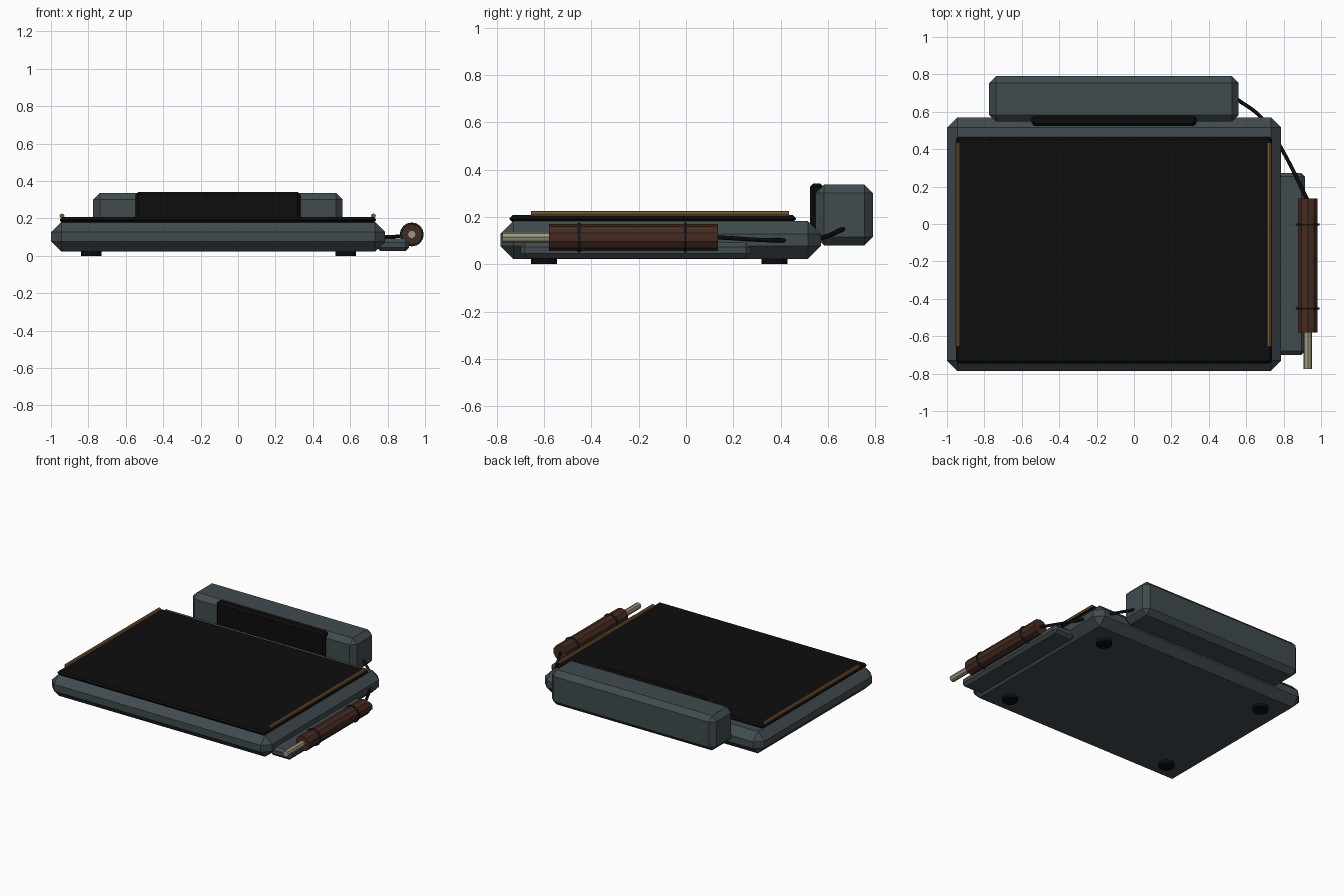
import bpy, math
from mathutils import Vector

if "Cube" in bpy.data.objects:
    bpy.data.objects.remove(bpy.data.objects["Cube"])


def mat(name, r, g, b):
    m = bpy.data.materials.new(name)
    m.diffuse_color = (r, g, b, 1)
    m.use_nodes = True
    m.node_tree.nodes["Principled BSDF"].inputs["Base Color"].default_value = m.diffuse_color
    return m


slate = mat("slate", 0.052, 0.070, 0.078)
black = mat("black", 0.004, 0.004, 0.004)
dark_grey = mat("dark grey", 0.016, 0.019, 0.021)
brown = mat("brown", 0.060, 0.024, 0.015)
brass = mat("brass", 0.19, 0.095, 0.03)
ivory = mat("ivory", 0.34, 0.32, 0.21)


def box(name, lo, hi, bevel, material):
    lo, hi = Vector(lo), Vector(hi)
    bpy.ops.mesh.primitive_cube_add(size=1, location=(lo + hi) / 2)
    o = bpy.context.object
    o.name = name
    o.scale = hi - lo
    bpy.ops.object.transform_apply(location=False, rotation=False, scale=True)
    b = o.modifiers.new("chamfer", 'BEVEL')
    b.width, b.segments = bevel, 1
    o.data.materials.append(material)
    return o


def rod(name, p, q, radius, sides, material):
    p, q = Vector(p), Vector(q)
    bpy.ops.mesh.primitive_cylinder_add(vertices=sides, radius=radius,
                                        depth=(q - p).length, location=(p + q) / 2)
    o = bpy.context.object
    o.name = name
    o.rotation_euler = (q - p).to_track_quat('Z', 'Y').to_euler()
    o.data.materials.append(material)
    return o


# Tablet body, drawing surface and side ledge
box("body", (-1, -0.785, 0.022), (0.787, 0.57, 0.182), 0.055, slate)
box("drawing_surface", (-0.953, -0.745, 0.178), (0.738, 0.465, 0.207), 0.012, black)
box("pen_ledge", (0.74, -0.70, 0.025), (0.915, 0.273, 0.092), 0.02, slate)

# Side rails on the drawing surface
for side, x in (("left", -0.941), ("right", 0.724)):
    rod(side + "_rail", (x, -0.655, 0.213), (x, 0.435, 0.213), 0.013, 8, brass)

# Rear housing with dark front panel
box("rear_housing", (-0.775, 0.547, 0.08), (0.56, 0.79, 0.336), 0.036, slate)
box("rear_panel", (-0.547, 0.524, 0.14), (0.333, 0.58, 0.342), 0.014, black)

# Feet
for i, (x, y) in enumerate([(x, y) for x in (-0.785, 0.575) for y in (-0.6, 0.375)]):
    rod(f"foot_{i + 1}", (x, y, 0), (x, y, 0.03), 0.055, 12, black)

# Pen: barrel, tip and two holding rings
PX, PZ = 0.929, 0.114
rod("pen_barrel", (PX, -0.58, PZ), (PX, 0.135, PZ), 0.056, 10, brown)
rod("pen_tip", (PX, -0.775, PZ), (PX, -0.57, PZ), 0.023, 8, ivory)
for i, y in enumerate((-0.452, -0.003)):
    bpy.ops.mesh.primitive_torus_add(location=(PX, y, PZ), rotation=(math.pi / 2, 0, 0),
                                     major_radius=0.057, minor_radius=0.007,
                                     major_segments=16, minor_segments=6)
    bpy.context.object.name = f"pen_ring_{i + 1}"
    bpy.context.object.data.materials.append(dark_grey)

# Cable from the rear housing to the pen
curve = bpy.data.curves.new("cable", 'CURVE')
curve.dimensions = '3D'
curve.bevel_depth, curve.bevel_resolution, curve.resolution_u = 0.010, 1, 6
spline = curve.splines.new('BEZIER')
points = [(0.55, 0.668, 0.150), (0.68, 0.57, 0.112), (0.79, 0.40, 0.101), (0.93, 0.125, 0.114)]
spline.bezier_points.add(len(points) - 1)
for bp, co in zip(spline.bezier_points, points):
    bp.co = co
    bp.handle_left_type = bp.handle_right_type = 'AUTO'
curve.use_fill_caps = True
curve.materials.append(black)
bpy.context.collection.objects.link(bpy.data.objects.new("cable", curve))
